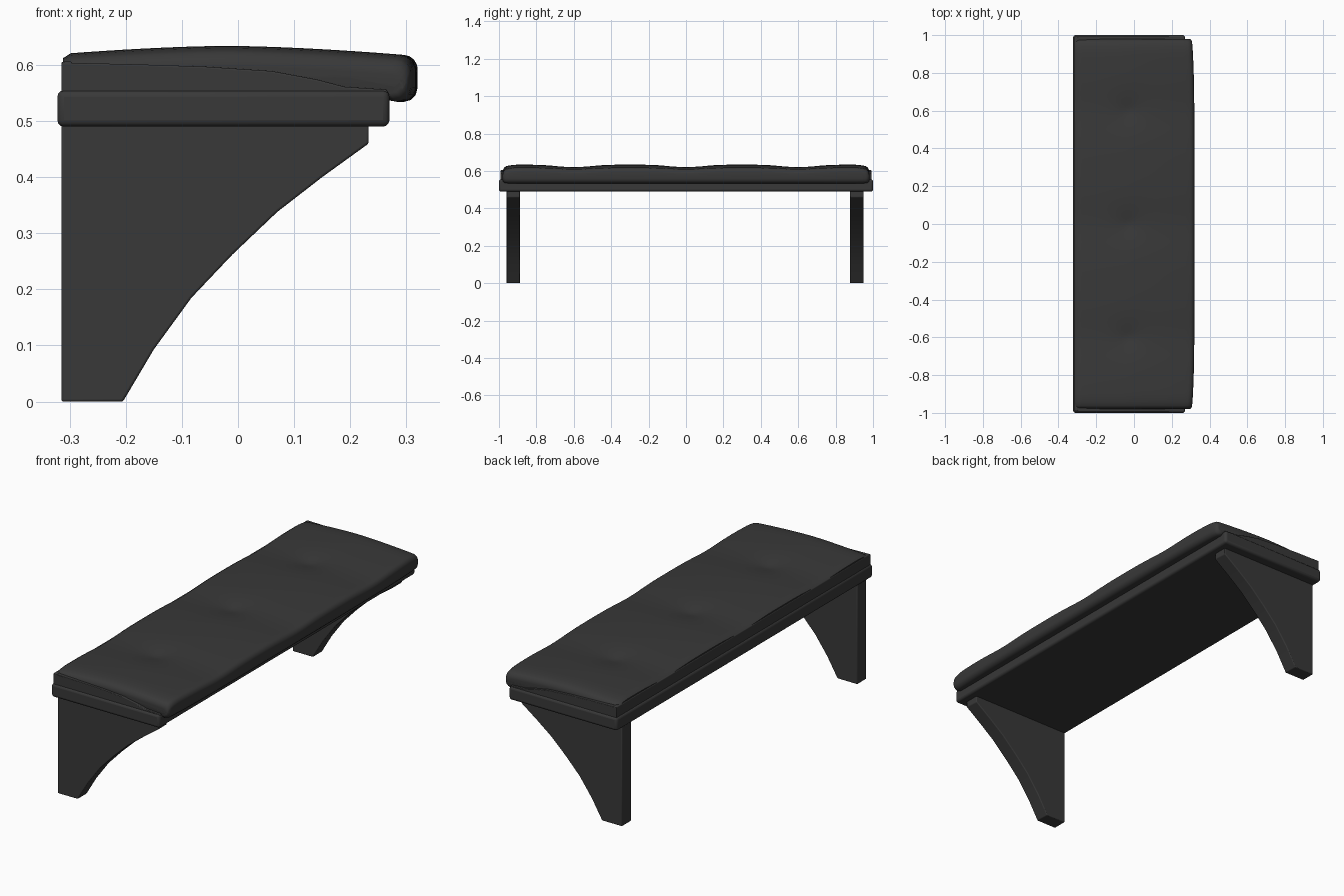
import bpy, bmesh, math

if "Cube" in bpy.data.objects:
    bpy.data.objects.remove(bpy.data.objects["Cube"])

charcoal = bpy.data.materials.new("charcoal")
charcoal.diffuse_color = (0.04, 0.04, 0.04, 1)
charcoal.use_nodes = True
charcoal.node_tree.nodes["Principled BSDF"].inputs["Base Color"].default_value = charcoal.diffuse_color


def finish(name, bm, bevel=0, angle=35):
    bmesh.ops.recalc_face_normals(bm, faces=bm.faces)
    me = bpy.data.meshes.new(name)
    bm.to_mesh(me)
    bm.free()
    me.materials.append(charcoal)
    ob = bpy.data.objects.new(name, me)
    bpy.context.collection.objects.link(ob)
    bpy.ops.object.select_all(action='DESELECT')
    ob.select_set(True)
    bpy.context.view_layer.objects.active = ob
    bpy.ops.object.shade_smooth_by_angle(angle=math.radians(angle))
    if bevel:
        m = ob.modifiers.new("soft_edges", 'BEVEL')
        m.width, m.segments = bevel, 3
        m.limit_method = 'ANGLE'
        m.angle_limit = math.radians(40)
        bpy.ops.object.modifier_move_to_index(modifier=m.name, index=0)
    return ob


def loft(rings):
    """Skin closed rings of equal length and cap both ends."""
    bm = bmesh.new()
    rows = [[bm.verts.new(p) for p in ring] for ring in rings]
    n = len(rows[0])
    for a, b in zip(rows, rows[1:]):
        for i in range(n):
            j = (i + 1) % n
            bm.faces.new((a[i], a[j], b[j], b[i]))
    bm.faces.new(rows[0])
    bm.faces.new(rows[-1])
    return bm


def slab(name, profile, y0, y1, bevel):
    """Extrude an xz profile between two y positions."""
    return finish(name, loft([[(x, y, z) for x, z in profile] for y in (y0, y1)]), bevel)


def rect(x0, x1, z0, z1):
    return [(x0, z0), (x1, z0), (x1, z1), (x0, z1)]


# Bench board
slab("seat_board", rect(-0.322, 0.27, 0.49, 0.555), -1, 1, 0.012)

# Bracket legs with a concave front edge
leg = [(-0.315, 0.495), (-0.315, 0), (-0.205, 0), (-0.15, 0.093), (-0.083, 0.185),
       (-0.01, 0.262), (0.07, 0.338), (0.15, 0.4), (0.233, 0.46), (0.233, 0.495)]
slab("left_leg", leg, -0.96, -0.888, 0.004)
slab("right_leg", leg, 0.877, 0.95, 0.004)

# Low tapering end rims and back rim around the cushion
rim = [(-0.315, 0.55), (0.268, 0.55), (0.265, 0.556), (0.19, 0.561), (0.14, 0.574),
       (0.06, 0.589), (-0.06, 0.597), (-0.18, 0.601), (-0.315, 0.604)]
slab("left_end_rim", rim, -0.993, -0.95, 0.003)
slab("right_end_rim", rim, 0.95, 0.993, 0.003)
slab("back_rim", rect(-0.315, -0.295, 0.55, 0.606), -0.99, 0.99, 0.004)


# Tufted cushion
def top_z(x, y):
    z = 0.634 - 0.014 * abs((x + 0.02) / 0.29) ** 1.6
    for ty in (-0.6, 0, 0.6):
        z -= 0.008 * math.exp(-((y - ty) / 0.13) ** 2)
        r = math.hypot(x + 0.03, y - ty)
        z -= 0.016 * math.exp(-(r / 0.07) ** 1.3)
    return z - 0.012 * max(0, (abs(y) - 0.89) / 0.09) ** 2


def cushion_ring(y, d):
    front = 0.32 - 0.015 * abs(y) ** 6 - d * 0.5
    r = 0.025
    low = 0.534 + d * 0.6
    xs = [-0.298 + i * (front - r + 0.298) / 28 for i in range(29)]
    ring = [(-0.312, y, 0.55), (-0.312, y, top_z(-0.31, y) - 0.008 - d)]
    ring += [(x, y, top_z(x, y) - d) for x in xs]
    zt = top_z(front - r, y) - d
    for t in (25, 50, 75, 90):
        a = math.radians(t)
        ring.append((front - r + r * math.sin(a), y, zt - r + r * math.cos(a)))
    for t in (0, 30, 60, 90):
        a = math.radians(t)
        ring.append((front - r + r * math.cos(a), y, low + r - r * math.sin(a)))
    return ring + [(0.268, y, low + 0.003), (0.262, y, 0.55)]


stations = []
for k in range(6):
    a = math.radians(15 * k)
    stations.append((0.955 + 0.025 * math.cos(a), 0.025 * (1 - math.sin(a))))
left = [(-y, d) for y, d in stations]
middle = [(-0.94 + 0.02 * i, 0) for i in range(95)]
rings = [cushion_ring(y, d) for y, d in left + middle + stations[::-1]]
finish("tufted_cushion", loft(rings), angle=50)
